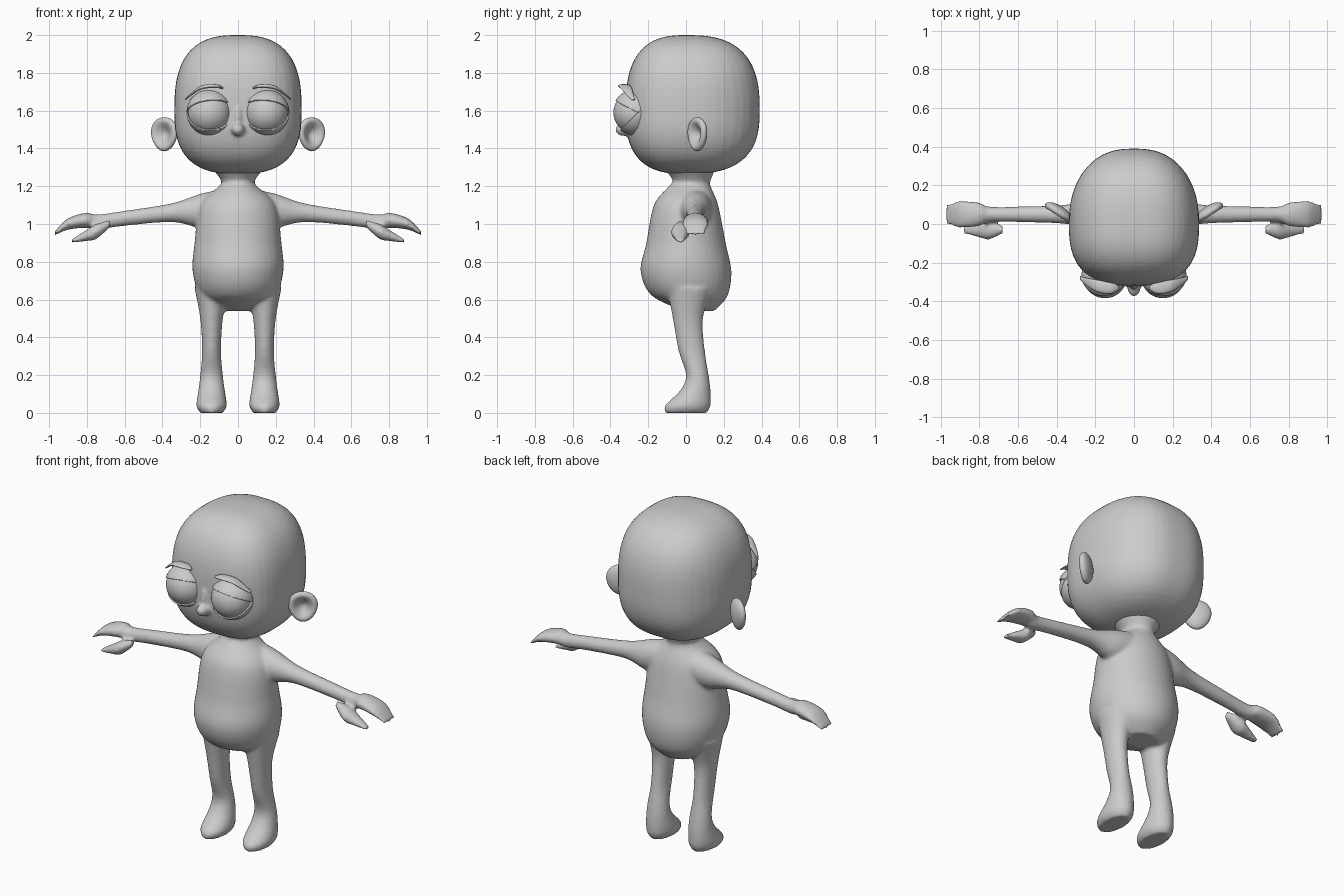
import bpy, bmesh, math
from mathutils import Matrix, Vector

cube = bpy.data.objects.get("Cube")
if cube:
    bpy.data.objects.remove(cube)

GREY = (0.6, 0.6, 0.6, 1)
clay = bpy.data.materials.new("clay_grey")
clay.use_nodes = True
clay.diffuse_color = GREY
clay.node_tree.nodes["Principled BSDF"].inputs["Base Color"].default_value = GREY


def catmull(a, b, c, d, t):
    return b + t / 2 * (c - a + t * (2 * a - 5 * b + 4 * c - d + t * (3 * (b - c) + d - a)))


def smooth_rings(rings, steps=6):
    """Fill in rounded steps between the given rings."""
    padded = [rings[0], *rings, rings[-1]]
    result = []
    for group in zip(padded, padded[1:], padded[2:], padded[3:]):
        for step in range(steps):
            result.append([catmull(*values, step / steps) for values in zip(*group)])
    return result + [rings[-1]]


def loft(bm, rings, along_x=False, fixed=0, side=1, count=40):
    """Each ring: position, half width, centre of the other direction, its half width."""
    loops = []
    for position, half_a, centre_b, half_b in smooth_rings(rings):
        loop = []
        for k in range(count):
            angle = math.tau * k / count
            a = fixed + half_a * math.cos(angle)
            b = centre_b + half_b * math.sin(angle)
            x, y, z = (position, a, b) if along_x else (a, b, position)
            loop.append(bm.verts.new((side * x, y, z)))
        loops.append(loop)
    for low, high in zip(loops, loops[1:]):
        for k in range(count):
            n = (k + 1) % count
            bm.faces.new((low[k], low[n], high[n], high[k]))
    bm.faces.new(loops[0])
    bm.faces.new(loops[-1])


def add_ball(bm, radius=1, centre=(0, 0, 0), scale=(1, 1, 1)):
    matrix = Matrix.Translation(centre) @ Matrix.Diagonal((*scale, 1))
    made = bmesh.ops.create_uvsphere(bm, u_segments=48, v_segments=32,
                                     radius=radius, matrix=matrix)
    return made["verts"]


def finish(name, bm, mirror=False):
    bmesh.ops.recalc_face_normals(bm, faces=bm.faces[:])
    for face in bm.faces:
        face.smooth = True
    mesh = bpy.data.meshes.new(name)
    bm.to_mesh(mesh)
    bm.free()
    mesh.materials.append(clay)
    ob = bpy.data.objects.new(name, mesh)
    bpy.context.collection.objects.link(ob)
    if mirror:
        ob.modifiers.new("mirror", "MIRROR").use_mirror_merge = False
    return ob


def fuse(ob, rounds):
    """Join overlapping volumes into one soft skin."""
    remesh = ob.modifiers.new("fuse", "REMESH")
    remesh.mode = "VOXEL"
    remesh.voxel_size = 0.01
    remesh.use_smooth_shade = True
    soften = ob.modifiers.new("soften", "SMOOTH")
    soften.factor = 0.5
    soften.iterations = rounds


# Body: torso with neck, arms with mitten hands, thumbs and legs
TORSO = [(.54, .1, .07, .08), (.62, .2, .02, .2), (.75, .24, 0, .24), (.9, .23, 0, .21),
         (1.1, .2, 0, .17), (1.2, .1, .02, .11), (1.23, .09, .03, .1), (1.3, .14, .02, .14)]
ARM = [(.1, .09, 1.09, .09), (.2, .08, 1.07, .09), (.35, .05, 1.06, .05),
       (.6, .04, 1.03, .04), (.75, .04, 1.01, .04), (.8, .06, 1.02, .04),
       (.9, .07, 1, .03), (.97, .05, .95, .01)]
THUMB = [(.68, .02, 1, .02), (.75, .05, .96, .04), (.8, .04, .94, .03), (.88, .02, .91, .01)]
LEG = [(0, .06, 0, .11), (.04, .08, .01, .12), (.12, .07, .05, .08), (.2, .06, .06, .06),
       (.33, .05, .03, .07), (.5, .06, .01, .08), (.66, .09, .02, .12)]
bm = bmesh.new()
loft(bm, TORSO)
for side in (1, -1):
    loft(bm, ARM, True, 0.05, side)
    loft(bm, THUMB, True, -0.03, side)
    loft(bm, LEG, False, 0.14, side)
fuse(finish("body", bm), 7)

# Head: boxy rounded ball, flatter in front and narrower behind, with a nose
bm = bmesh.new()
BOXINESS = 2.7
for v in add_ball(bm):
    v.co /= sum(abs(c) ** BOXINESS for c in v.co) ** (1 / BOXINESS)
    x, y, z = v.co
    narrow = 1 - 0.15 * max(y, 0) ** 2
    v.co = (0.337 * x * narrow, y * (0.39 if y > 0 else 0.32), 1.6 + z * (0.4 if z > 0 else 0.335))
add_ball(bm, centre=(0, -0.33, 1.5), scale=(0.034, 0.045, 0.034))
add_ball(bm, centre=(0, -0.3, 1.56), scale=(0.02, 0.04, 0.08))
fuse(finish("head", bm), 5)

# Ears: flattened balls with a dished face, swept out and back
bm = bmesh.new()
outward = Vector((0.84, 0.54, 0))
facing = Vector((0.54, -0.84, 0))
for v in add_ball(bm):
    a, b, c = v.co
    c -= 1.5 * max(c, 0) ** 5
    taper = 1 + 0.15 * b
    v.co = (Vector((0.39, 0.06, 1.475)) + outward * 0.08 * a * taper
            + Vector((0, 0, 0.09 * b)) + facing * 0.035 * c)
finish("ears", bm, True)

# Eyeballs and the lids wrapped over them
EYE = Vector((0.15, -0.27, 1.59))
RADIUS = 0.114


def lid(name, height, normal):
    """Part of the eyeball on one side of a sloping plane, thickened."""
    bm = bmesh.new()
    add_ball(bm, RADIUS, EYE)
    bmesh.ops.bisect_plane(bm, geom=bm.verts[:] + bm.edges[:] + bm.faces[:],
                           plane_co=EYE + Vector((0, 0, height)), plane_no=normal,
                           clear_inner=True)
    shell = finish(name, bm, True).modifiers.new("thickness", "SOLIDIFY")
    shell.thickness = 0.008
    shell.offset = 1


bm = bmesh.new()
add_ball(bm, RADIUS, EYE)
finish("eyeballs", bm, True)
lid("upper_eyelids", 0.02, (0.1, 0.4, 0.9))
lid("lower_eyelids", -0.015, (0, 0.7, -0.7))

# Eyebrows: thin arched strips bent around the forehead
BROW = [(.08, .01, 1.72, .005), (.12, .03, 1.73, .01), (.2, .03, 1.72, .01), (.28, .01, 1.66, .005)]
bm = bmesh.new()
loft(bm, BROW, True, -0.33, count=16)
for v in bm.verts:
    v.co.y += 2 * max(v.co.x - 0.12, 0) ** 2
finish("eyebrows", bm, True)
